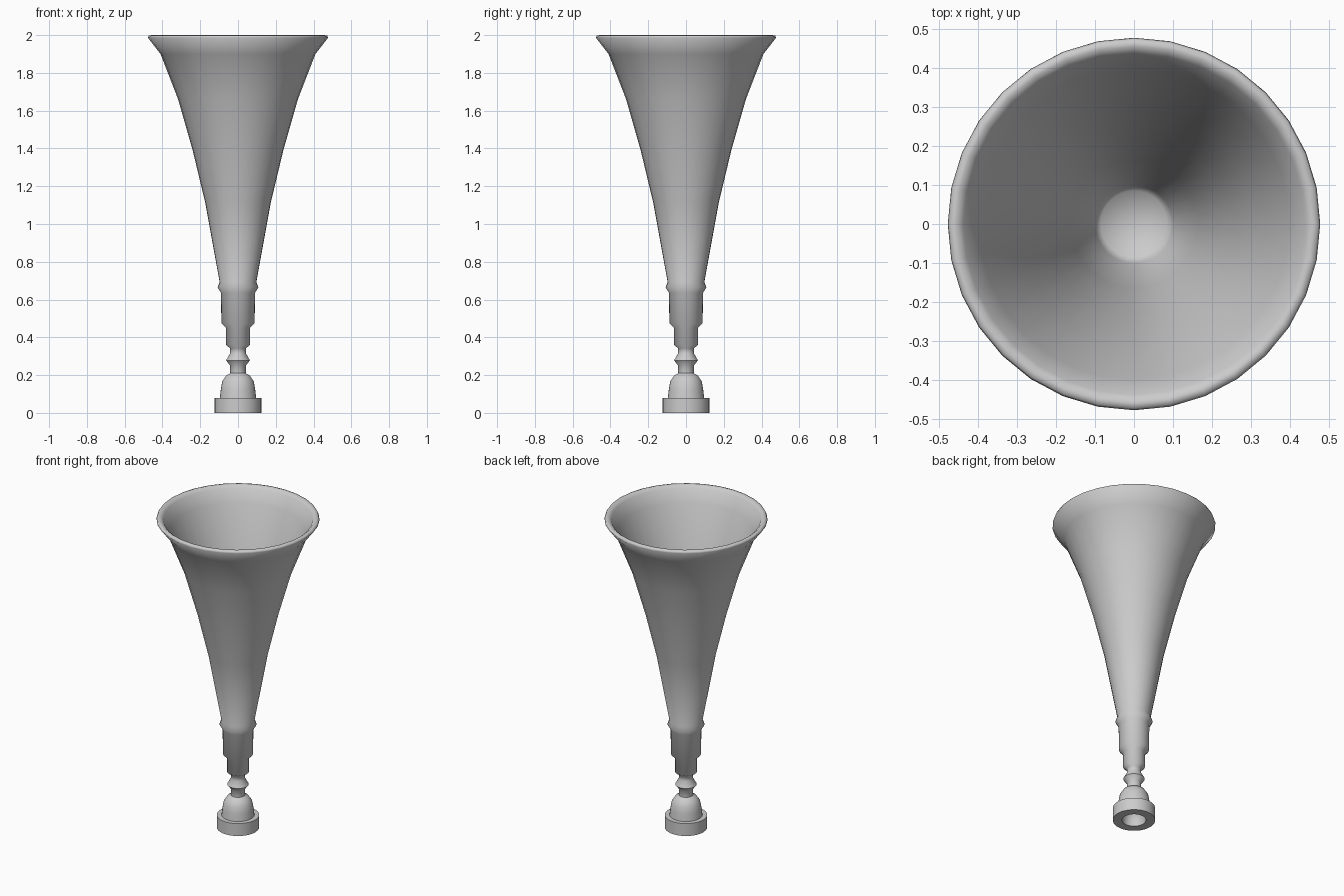
import bpy, bmesh, math

if "Cube" in bpy.data.objects:
    bpy.data.objects.remove(bpy.data.objects["Cube"])

SIDES = 32

metal = bpy.data.materials.new("grey metal")
metal.diffuse_color = (0.6, 0.6, 0.6, 1)
metal.use_nodes = True
metal.node_tree.nodes["Principled BSDF"].inputs["Base Color"].default_value = metal.diffuse_color


def lathe(name, profile, angle):
    """Revolve (radius, z) points about z; radius 0 gives a pole."""
    bm = bmesh.new()
    rings = []
    for r, z in profile:
        if r == 0:
            rings.append([bm.verts.new((0, 0, z))] * SIDES)
        else:
            rings.append([bm.verts.new((r * math.cos(2 * math.pi * i / SIDES),
                                        r * math.sin(2 * math.pi * i / SIDES), z))
                          for i in range(SIDES)])
    for a, b in zip(rings, rings[1:]):
        for i in range(SIDES):
            j = (i + 1) % SIDES
            bm.faces.new(list(dict.fromkeys((a[i], a[j], b[j], b[i]))))
    mesh = bpy.data.meshes.new(name)
    bm.to_mesh(mesh)
    bm.free()
    mesh.materials.append(metal)
    obj = bpy.data.objects.new(name, mesh)
    bpy.context.collection.objects.link(obj)
    bpy.ops.object.select_all(action='DESELECT')
    obj.select_set(True)
    bpy.context.view_layer.objects.active = obj
    bpy.ops.object.shade_smooth_by_angle(angle=math.radians(angle))
    return obj


# Hollow bowl and thick rim of the mouthpiece
cup = [(0, 0.105), (0.025, 0.1), (0.05, 0.08), (0.066, 0.04), (0.07, 0),
       (0.124, 0), (0.124, 0.08), (0.096, 0.08)]

# Domed cup and beaded stem
stem = [(0.091, 0.125), (0.083, 0.168), (0.063, 0.198), (0.041, 0.21),
        (0.042, 0.25), (0.063, 0.278), (0.042, 0.315), (0.042, 0.342)]

# Stepped tube and collar ring
tube = [(0.064, 0.36), (0.064, 0.45), (0.088, 0.475), (0.09, 0.635),
        (0.108, 0.665)]

# Outside of the flared bell and its lip
bell = [(0.097, 0.692), (0.174, 1.115), (0.24, 1.39), (0.317, 1.66),
        (0.41, 1.90), (0.477, 1.986), (0.472, 1.998)]

# Inside of the bell down to the closed throat
inside = [(0.455, 2.0), (0.437, 1.985), (0.398, 1.903), (0.306, 1.665),
          (0.229, 1.395), (0.164, 1.12), (0.1, 0.76), (0.085, 0.735),
          (0, 0.73)]

lathe("horn", cup + stem + tube + bell + inside, 62)
